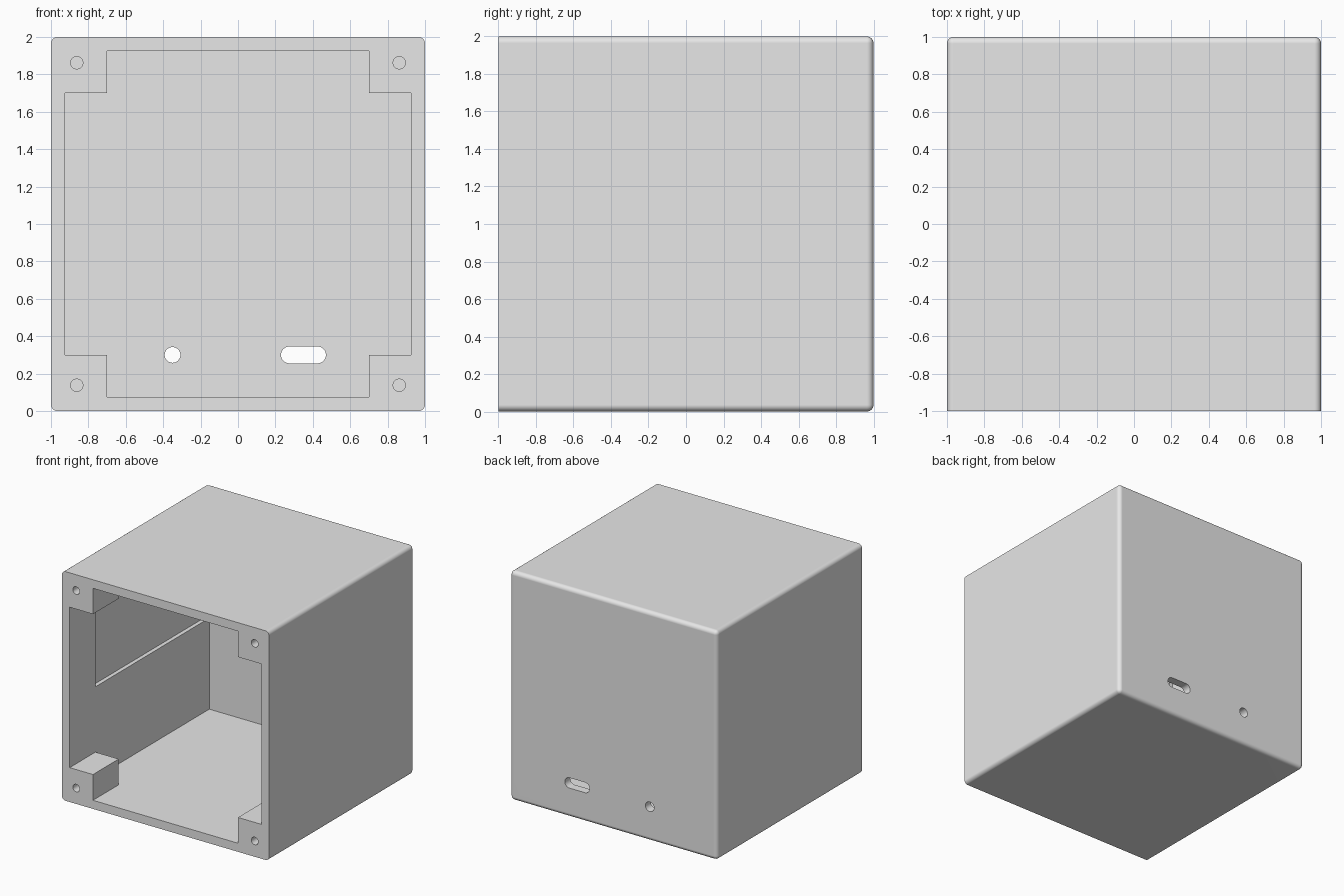
import bpy
import bmesh
import math

if "Cube" in bpy.data.objects:
    bpy.data.objects.remove(bpy.data.objects["Cube"], do_unlink=True)

INNER = 0.925      # half width of the cavity
POST = 0.70        # inner edge of the corner posts
POST_BACK = -0.645
MID = 1.0          # height of the centre

grey = bpy.data.materials.new("plain grey")
grey.use_nodes = True
grey.diffuse_color = (0.8, 0.8, 0.8, 1)
grey.node_tree.nodes["Principled BSDF"].inputs["Base Color"].default_value = (0.8, 0.8, 0.8, 1)


def prism(name, outline, y0, y1):
    """Extrude an x-z outline along y."""
    bm = bmesh.new()
    face = bm.faces.new([bm.verts.new((x, y0, z)) for x, z in outline])
    new = bmesh.ops.extrude_face_region(bm, geom=[face])["geom"]
    verts = [v for v in new if isinstance(v, bmesh.types.BMVert)]
    bmesh.ops.translate(bm, verts=verts, vec=(0, y1 - y0, 0))
    bmesh.ops.recalc_face_normals(bm, faces=bm.faces)
    mesh = bpy.data.meshes.new(name)
    bm.to_mesh(mesh)
    bm.free()
    obj = bpy.data.objects.new(name, mesh)
    bpy.context.collection.objects.link(obj)
    return obj


def rect(x0, x1, z0, z1):
    return [(x0, z0), (x1, z0), (x1, z1), (x0, z1)]


def slot(cx, cz, r, half=0.0, n=20):
    """Circle, or a rounded slot when half is above zero."""
    pts = []
    for side in (1, -1):
        for i in range(n + (half > 0)):
            a = math.pi * i / n - side * math.pi / 2
            pts.append((cx + side * half + r * math.cos(a), cz + r * math.sin(a)))
    return pts


def apply_modifier(obj, mod):
    bpy.context.view_layer.objects.active = obj
    bpy.ops.object.modifier_apply(modifier=mod.name)


def cut(obj, outline, y0, y1):
    cutter = prism("cutter", outline, y0, y1)
    cutter.hide_render = True
    mod = obj.modifiers.new("cut", "BOOLEAN")
    mod.operation = "DIFFERENCE"
    mod.solver = "EXACT"
    mod.object = cutter
    apply_modifier(obj, mod)
    bpy.data.objects.remove(cutter, do_unlink=True)


# Outer block, rounded on every edge except the front rim
box = prism("enclosure_body", rect(-1, 1, 0, 2), -1, 1)
bm = bmesh.new()
bm.from_mesh(box.data)
edges = [e for e in bm.edges if any(v.co.y > 0 for v in e.verts)]
bmesh.ops.bevel(bm, geom=edges, offset=0.035, segments=6, profile=0.5, affect="EDGES")
bm.to_mesh(box.data)
bm.free()

# Front opening: a cross that leaves four corner posts
quarter = [(INNER, POST), (POST, POST), (POST, INNER)]
cross = []
for sx, sz in ((1, 1), (-1, 1), (-1, -1), (1, -1)):
    corner = quarter if sx * sz > 0 else quarter[::-1]
    cross += [(sx * x, MID + sz * z) for x, z in corner]
cut(box, cross, -1.1, -0.5)

# Full cavity behind the posts
cut(box, rect(-INNER, INNER, MID - INNER, MID + INNER), POST_BACK, INNER)

# Shallow recesses in the upper side walls
for s in (-1, 1):
    x0, x1 = sorted((s * 0.85, s * 0.96))
    cut(box, rect(x0, x1, 0.87, MID + POST), POST_BACK, INNER)

# Blind screw holes in the posts
for sx in (-1, 1):
    for sz in (-1, 1):
        cut(box, slot(sx * 0.862, MID + sz * 0.862, 0.033), -1.1, -0.75)

# Round hole and cable slot through the back wall
cut(box, slot(-0.35, 0.3, 0.042), 0.8, 1.1)
cut(box, slot(0.35, 0.3, 0.045, 0.075), 0.8, 1.1)

# Finish: one colour, smooth roundings with flat panels
box.data.materials.clear()
box.data.materials.append(grey)
for poly in box.data.polygons:
    poly.material_index = 0
bpy.ops.object.select_all(action="DESELECT")
box.select_set(True)
bpy.context.view_layer.objects.active = box
bpy.ops.object.shade_smooth_by_angle(angle=math.radians(30))
weighted = box.modifiers.new("flat_panels", "WEIGHTED_NORMAL")
weighted.keep_sharp = True
apply_modifier(box, weighted)
